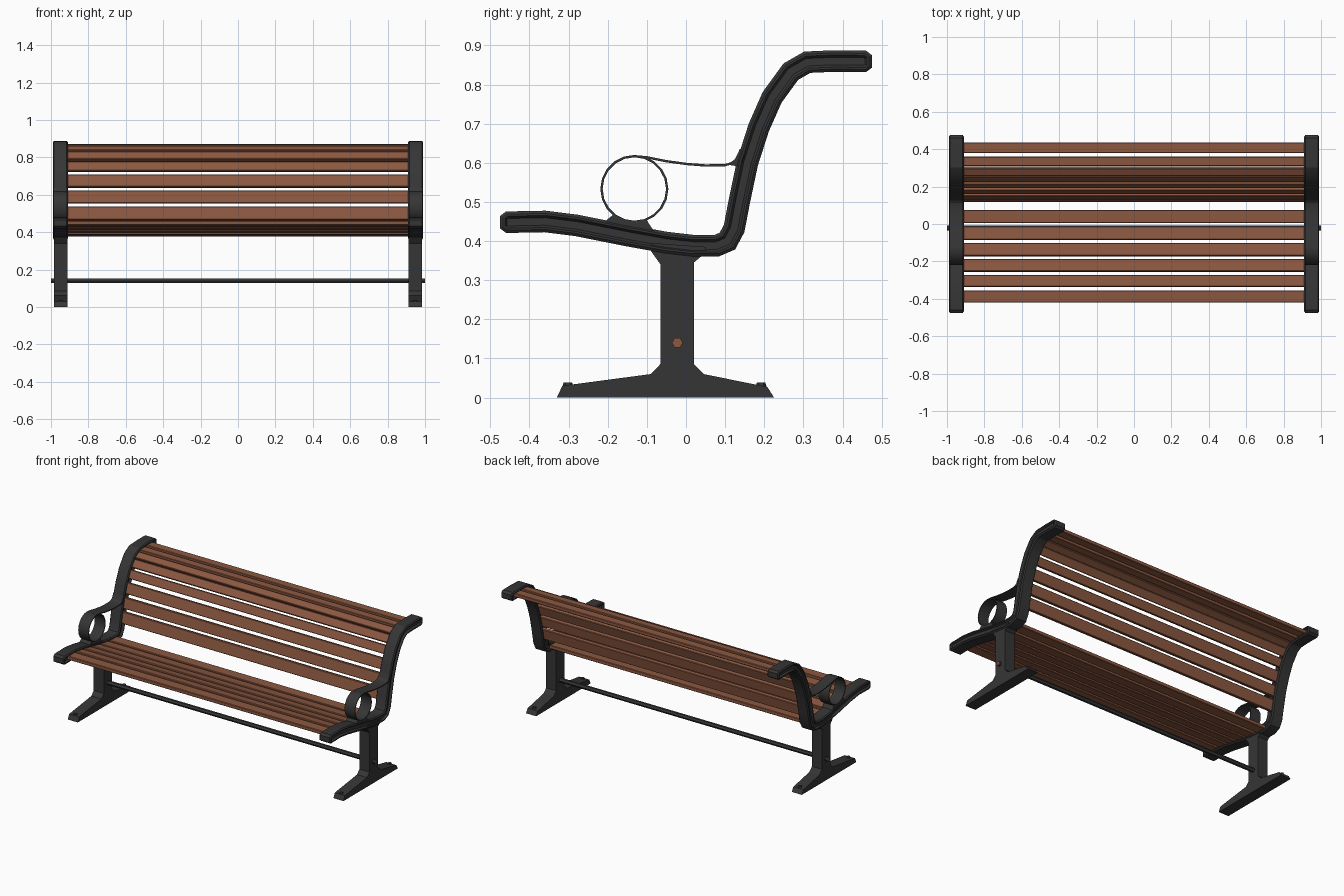
import bpy, bmesh, math
from mathutils import Vector, Matrix

if "Cube" in bpy.data.objects:
    bpy.data.objects.remove(bpy.data.objects["Cube"])


def material(name, col):
    m = bpy.data.materials.new(name)
    m.diffuse_color = (*col, 1)
    m.use_nodes = True
    m.node_tree.nodes["Principled BSDF"].inputs["Base Color"].default_value = m.diffuse_color
    return m


IRON = material("dark iron", (0.036, 0.036, 0.037))
WOOD = material("brown wood", (0.26, 0.098, 0.052))


def finish(name, bm, mat, angle=25):
    bmesh.ops.recalc_face_normals(bm, faces=bm.faces)
    me = bpy.data.meshes.new(name)
    bm.to_mesh(me)
    bm.free()
    me.materials.append(mat)
    ob = bpy.data.objects.new(name, me)
    bpy.context.collection.objects.link(ob)
    bpy.ops.object.select_all(action='DESELECT')
    ob.select_set(True)
    bpy.context.view_layer.objects.active = ob
    bpy.ops.object.shade_smooth_by_angle(angle=math.radians(angle))
    return ob


def prism(name, pts, x0, x1, mat, steps=()):
    """Extrude a (y, z) outline along x; steps are (inset, outward shift) on both ends."""
    bm = bmesh.new()
    a = [bm.verts.new((x0, y, z)) for y, z in pts]
    b = [bm.verts.new((x1, y, z)) for y, z in pts]
    ends = [(bm.faces.new(a[::-1]), -1), (bm.faces.new(b), 1)]
    n = len(pts)
    for i in range(n):
        j = (i + 1) % n
        bm.faces.new((a[i], a[j], b[j], b[i]))
    bmesh.ops.recalc_face_normals(bm, faces=bm.faces)
    for f, s in ends:
        for inset, shift in steps:
            bmesh.ops.inset_region(bm, faces=[f], thickness=inset, use_even_offset=True)
            bmesh.ops.translate(bm, verts=f.verts, vec=(s * shift, 0, 0))
    return finish(name, bm, mat)


def ribbon(path, halves):
    """Outline around a (y, z) path with a half thickness at each point."""
    p = [Vector(q) for q in path]
    up, lo = [], []
    for i, q in enumerate(p):
        d0 = (q - p[i - 1]).normalized() if i else (p[1] - q).normalized()
        d1 = (p[i + 1] - q).normalized() if i < len(p) - 1 else d0
        t = (d0 + d1).normalized()
        nrm = Vector((-t.y, t.x)) * halves[i] / max(0.7, t.dot(d1))
        up.append(tuple(q + nrm))
        lo.append(tuple(q - nrm))
    return up + lo[::-1]


# centre line of the seat-and-back rail, in (y, z)
RAIL = [(-.475, .448), (-.46, .448), (-.36, .45), (-.28, .44), (-.15, .414),
        (-.05, .396), (.02, .388), (.078, .388), (.106, .4), (.123, .432),
        (.136, .5), (.157, .6), (.186, .69), (.22, .767), (.268, .833),
        (.31, .857), (.38, .86), (.46, .859), (.475, .859)]
rail_outline = ribbon(RAIL, [.016] + [.0275] * (len(RAIL) - 2) + [.016])

# pedestal: post flaring into a wide foot
LEG = [(-.33, 0), (-.316, .03), (-.09, .06), (-.065, .086), (-.065, .34),
       (-.09, .375), (-.09, .395), (.05, .385), (.05, .37), (.02, .345),
       (.02, .086), (.045, .06), (.208, .027), (.225, 0)]

# armrest strap from the top of the ring to the back
STRAP = [(-.135, .617), (-.1, .614), (-.05, .604), (0, .597), (.05, .593),
         (.1, .594), (.125, .601), (.145, .615)]

for side, s in (("left", -1), ("right", 1)):
    def span(a, b):
        return sorted((s * a, s * b))

    prism(side + "_rail", rail_outline, *span(.916, .984), IRON,
          ((.007, .006), (.005, 0), (.006, -.012)))
    prism(side + "_leg", LEG, *span(.912, .984), IRON)

    # armrest ring
    bm = bmesh.new()
    x0, x1 = span(.913, .987)
    N = 20
    rows = []
    for k in range(N):
        a = 2 * math.pi * k / N
        rows.append([bm.verts.new((x, -.132 + r * math.cos(a), .533 + r * math.sin(a)))
                     for x, r in ((x0, .087), (x1, .087), (x1, .081), (x0, .081))])
    for k in range(N):
        p, q = rows[k], rows[(k + 1) % N]
        for i in range(4):
            j = (i + 1) % 4
            bm.faces.new((p[i], p[j], q[j], q[i]))
    finish(side + "_armrest_ring", bm, IRON)

    prism(side + "_armrest_strap", ribbon(STRAP, [.003] * len(STRAP)), x0, x1, IRON)
    # webs where the armrest meets the rail
    prism(side + "_back_web", [(.105, .595), (.125, .609), (.138, .636), (.15, .62), (.14, .59)],
          x0, x1, IRON)
    prism(side + "_front_web", [(-.21, .445), (-.2, .456), (-.185, .468), (-.165, .454),
                                (-.13, .446), (-.13, .43)], x0, x1, IRON)
    prism(side + "_rear_web", [(-.13, .43), (-.13, .446), (-.1, .453), (-.088, .434),
                               (-.075, .42)], x0, x1, IRON)

    # foot bolts
    for tag, y, z in (("front", -.302, .029), ("rear", .192, .029)):
        bm = bmesh.new()
        bmesh.ops.create_cone(bm, segments=6, radius1=.016, radius2=.011, depth=.018,
                              cap_ends=True, matrix=Matrix.Translation((s * .948, y, z)))
        finish(side + "_" + tag + "_foot_bolt", bm, IRON)

    # coloured tip of the tie rod
    bm = bmesh.new()
    bmesh.ops.create_cone(bm, segments=6, radius1=.014, radius2=.014, depth=.002, cap_ends=True,
                          matrix=Matrix.Translation((s * .999, -.022, .14)) @ Matrix.Rotation(math.pi / 2, 4, 'Y'))
    finish(side + "_rod_tip", bm, WOOD)

# tie rod between the legs
bm = bmesh.new()
bmesh.ops.create_cone(bm, segments=6, radius1=.014, radius2=.014, depth=1.996, cap_ends=True,
                      matrix=Matrix.Translation((0, -.022, .14)) @ Matrix.Rotation(math.pi / 2, 4, 'Y'))
finish("tie_rod", bm, IRON)


def rail_point(v, axis):
    """Point and slope angle on the rail where y (axis 0) or z (axis 1) equals v."""
    pairs = list(zip(RAIL, RAIL[1:]))
    for a, b in (pairs if axis == 0 else pairs[8:]):
        if a[axis] <= v < b[axis]:
            t = (v - a[axis]) / (b[axis] - a[axis])
            return (a[0] + t * (b[0] - a[0]), a[1] + t * (b[1] - a[1]),
                    math.atan2(b[1] - a[1], b[0] - a[0]))


# slats: (position, axis, width)
SEAT = [(-.3875, 0, .066), (-.305, 0, .062), (-.2225, 0, .066),
        (-.1375, 0, .068), (-.05, 0, .07), (.04, 0, .07)]
BACK = [(.5, 1, .072), (.587, 1, .068), (.672, 1, .068), (.749, 1, .054), (.804, 1, .052),
        (.282, 0, .046), (.335, 0, .05), (.407, 0, .056)]
for group, items in (("seat_slat", SEAT), ("back_slat", BACK)):
    for i, (v, axis, w) in enumerate(items):
        y, z, ang = rail_point(v, axis)
        h, t, c = w / 2, .012, .003
        sec = [(-h, -t + c), (-h + c, -t), (h - c, -t), (h, -t + c),
               (h, t - c), (h - c, t), (-h + c, t), (-h, t - c)]
        ca, sa = math.cos(ang), math.sin(ang)
        prism(f"{group}_{i + 1}", [(y + p * ca - q * sa, z + p * sa + q * ca) for p, q in sec],
              -.925, .925, WOOD)
